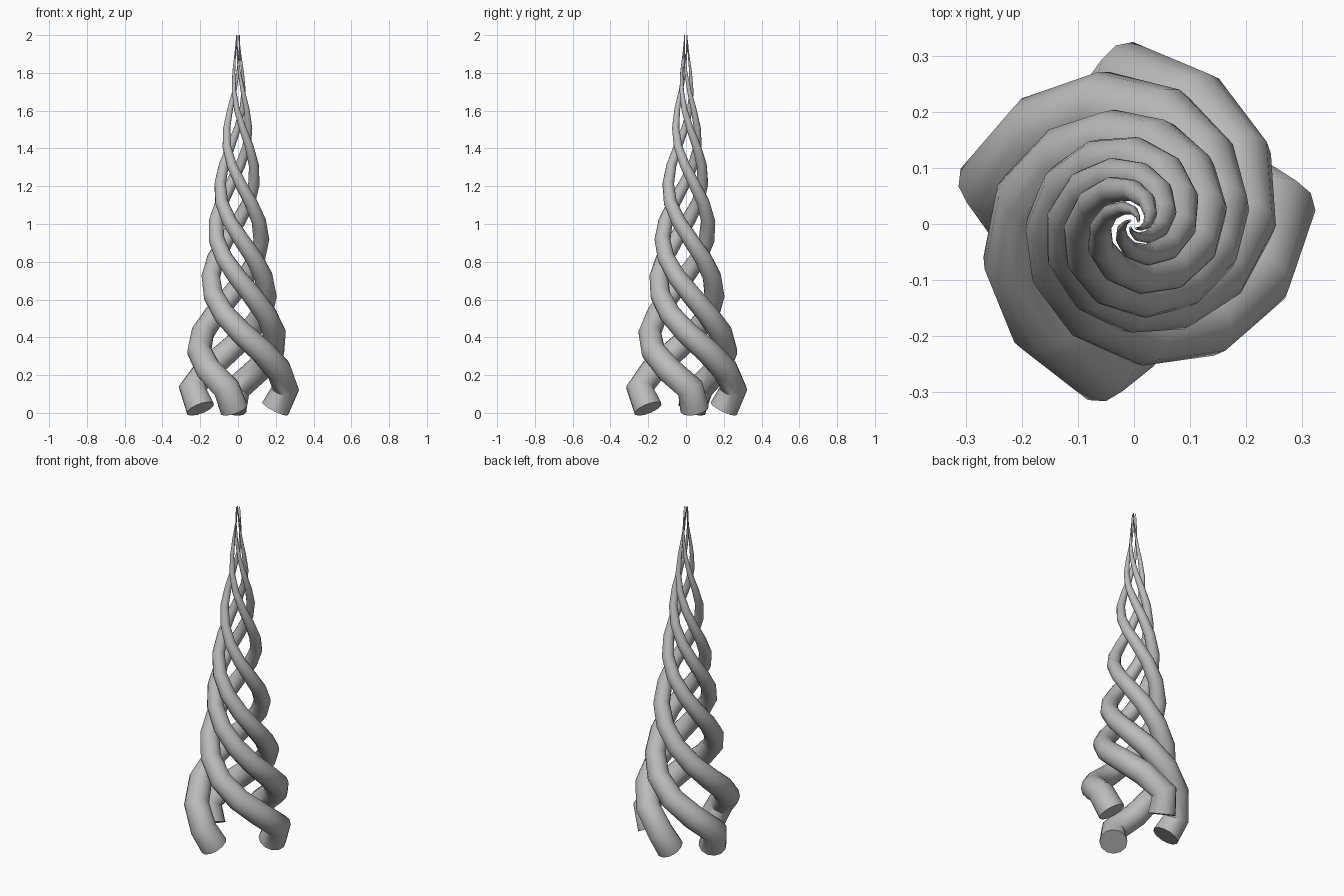
import bpy, math

cube = bpy.data.objects.get("Cube")
if cube:
    bpy.data.objects.remove(cube, do_unlink=True)

grey = bpy.data.materials.new("plain_grey")
GREY = (0.5, 0.5, 0.5, 1)
grey.use_nodes = True
grey.diffuse_color = GREY
grey.node_tree.nodes["Principled BSDF"].inputs["Base Color"].default_value = GREY

# Distance of the strand centre line from the axis, at even heights above the bend
REACH = [.252, .233, .214, .192, .170, .155, .144, .135, .126, .117,
         .107, .095, .084, .073, .060, .047, .034, .024, .015, .009]
BEND_Z, STEP_Z, STEP_ANGLE = 0.13, 0.0984, 31
BASE_RADIUS = 0.078


def strand_path(bend_angle):
    """Foot point, outward bend, then a narrowing clockwise spiral."""
    path = [(bend_angle + 8, 0.202, 0.022)]
    for k, reach in enumerate(REACH):
        turn = STEP_ANGLE * k - (3 if k else 0)
        path.append((bend_angle - turn, reach, BEND_Z + STEP_Z * k))
    return path


def make_strand(name, bend_angle):
    curve = bpy.data.curves.new(name, "CURVE")
    curve.dimensions = "3D"
    curve.bevel_depth = BASE_RADIUS
    curve.bevel_resolution = 4
    curve.use_fill_caps = True
    path = strand_path(bend_angle)
    spline = curve.splines.new("POLY")
    spline.points.add(len(path) - 1)
    for point, (angle, reach, z) in zip(spline.points, path):
        a = math.radians(angle)
        point.co = (reach * math.cos(a), reach * math.sin(a), z, 1)
        point.radius = max(1 - z / 2, 0.03)   # taper to a fine tip
    curve.materials.append(grey)
    obj = bpy.data.objects.new(name, curve)
    bpy.context.collection.objects.link(obj)

    # Turn the tube into a smooth mesh with a crisp foot edge
    bpy.ops.object.select_all(action="DESELECT")
    obj.select_set(True)
    bpy.context.view_layer.objects.active = obj
    bpy.ops.object.convert(target="MESH")
    bpy.ops.object.shade_smooth_by_angle(angle=math.radians(50))


# Four intertwined strands, unevenly spaced round the axis
for name, bend_angle in (("left_strand", 5), ("back_strand", 91),
                         ("right_strand", 163), ("front_strand", 256)):
    make_strand(name, bend_angle)
